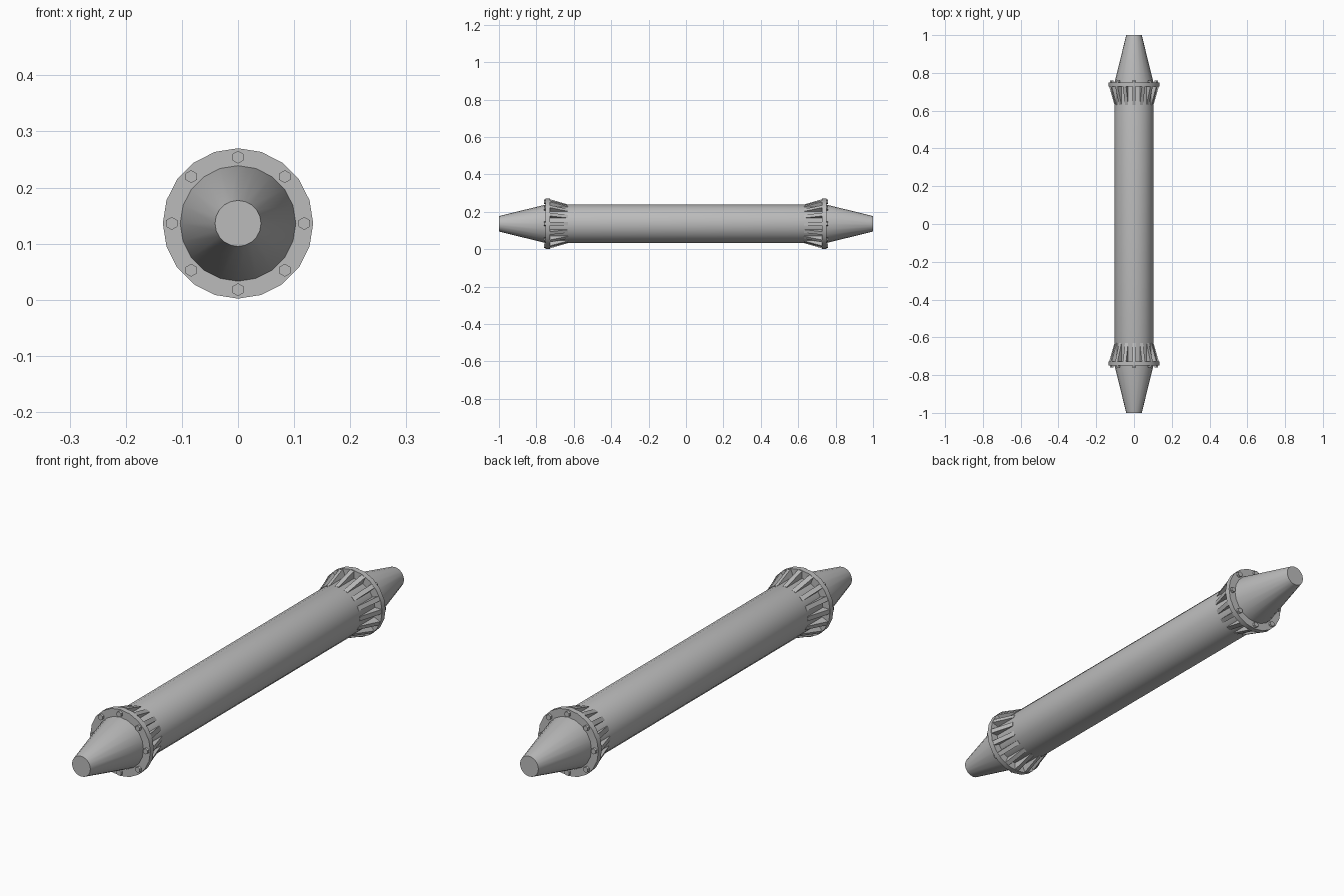
import bpy, bmesh, math
from mathutils import Matrix, Vector

cube = bpy.data.objects.get("Cube")
if cube:
    bpy.data.objects.remove(cube, do_unlink=True)

AXIS_Z = 0.136      # height of the pipe axis
PIPE_R, FLANGE_R, TIP_R = 0.103, 0.134, 0.041
SIDES = 20

grey = bpy.data.materials.new("light_grey_metal")
grey.use_nodes = True
colour = (0.5, 0.5, 0.5, 1)
grey.diffuse_color = colour
grey.node_tree.nodes["Principled BSDF"].inputs["Base Color"].default_value = colour


def finish(bm, name, smooth=True):
    bmesh.ops.recalc_face_normals(bm, faces=bm.faces)
    mesh = bpy.data.meshes.new(name)
    bm.to_mesh(mesh)
    bm.free()
    mesh.materials.append(grey)
    obj = bpy.data.objects.new(name, mesh)
    obj.location.z = AXIS_Z
    bpy.context.collection.objects.link(obj)
    if smooth:
        bpy.ops.object.select_all(action='DESELECT')
        obj.select_set(True)
        bpy.context.view_layer.objects.active = obj
        bpy.ops.object.shade_smooth_by_angle(angle=math.radians(30))
    return obj


def lathe(name, profile, sides):
    """Closed solid turned around the y axis from (y, radius) pairs."""
    bm = bmesh.new()
    rings = []
    for y, r in profile:
        angles = [2 * math.pi * i / sides for i in range(sides)]
        rings.append([bm.verts.new((r * math.sin(a), y, r * math.cos(a))) for a in angles])
    for low, high in zip(rings, rings[1:]):
        for i in range(sides):
            j = (i + 1) % sides
            bm.faces.new((low[i], low[j], high[j], high[i]))
    bm.faces.new(rings[0])
    bm.faces.new(rings[-1])
    return finish(bm, name)


def ribs(name, side, count=16, half=0.009):
    """Triangular gussets between the pipe and the flange."""
    bm = bmesh.new()
    outline = [(0.63, 0.095), (0.63, PIPE_R), (0.73, FLANGE_R - 0.002), (0.73, 0.095)]
    for i in range(count):
        turn = Matrix.Rotation(2 * math.pi * i / count, 3, 'Y')
        left, right = [[bm.verts.new(turn @ Vector((x, side * y, r))) for y, r in outline]
                       for x in (-half, half)]
        bm.faces.new(left)
        bm.faces.new(right)
        for a in range(4):
            b = (a + 1) % 4
            bm.faces.new((left[a], left[b], right[b], right[a]))
    finish(bm, name, smooth=False)


def bolts(name, side, count=8):
    """Ring of hexagonal bolt heads on the outer flange face."""
    bm = bmesh.new()
    for i in range(count):
        a = 2 * math.pi * i / count
        place = Matrix.Translation((0.118 * math.sin(a), side * 0.752, 0.118 * math.cos(a)))
        bmesh.ops.create_cone(bm, cap_ends=True, segments=6, radius1=0.0115, radius2=0.0115,
                              depth=0.016, matrix=place @ Matrix.Rotation(math.pi / 2, 4, 'X')
                              @ Matrix.Rotation(math.pi / 6 * 0, 4, 'Z'))
    finish(bm, name, smooth=False)


# Pipe with a tapered nozzle on each end
lathe("pipe", [(-1, TIP_R), (-0.75, PIPE_R), (0.75, PIPE_R), (1, TIP_R)], SIDES)

# Matching flange, ribs and bolts on each end
for label, s in (("front", -1), ("back", 1)):
    lathe(label + "_flange", [(s * 0.728, FLANGE_R), (s * 0.75, FLANGE_R)], SIDES)
    ribs(label + "_ribs", s)
    bolts(label + "_bolts", s)
